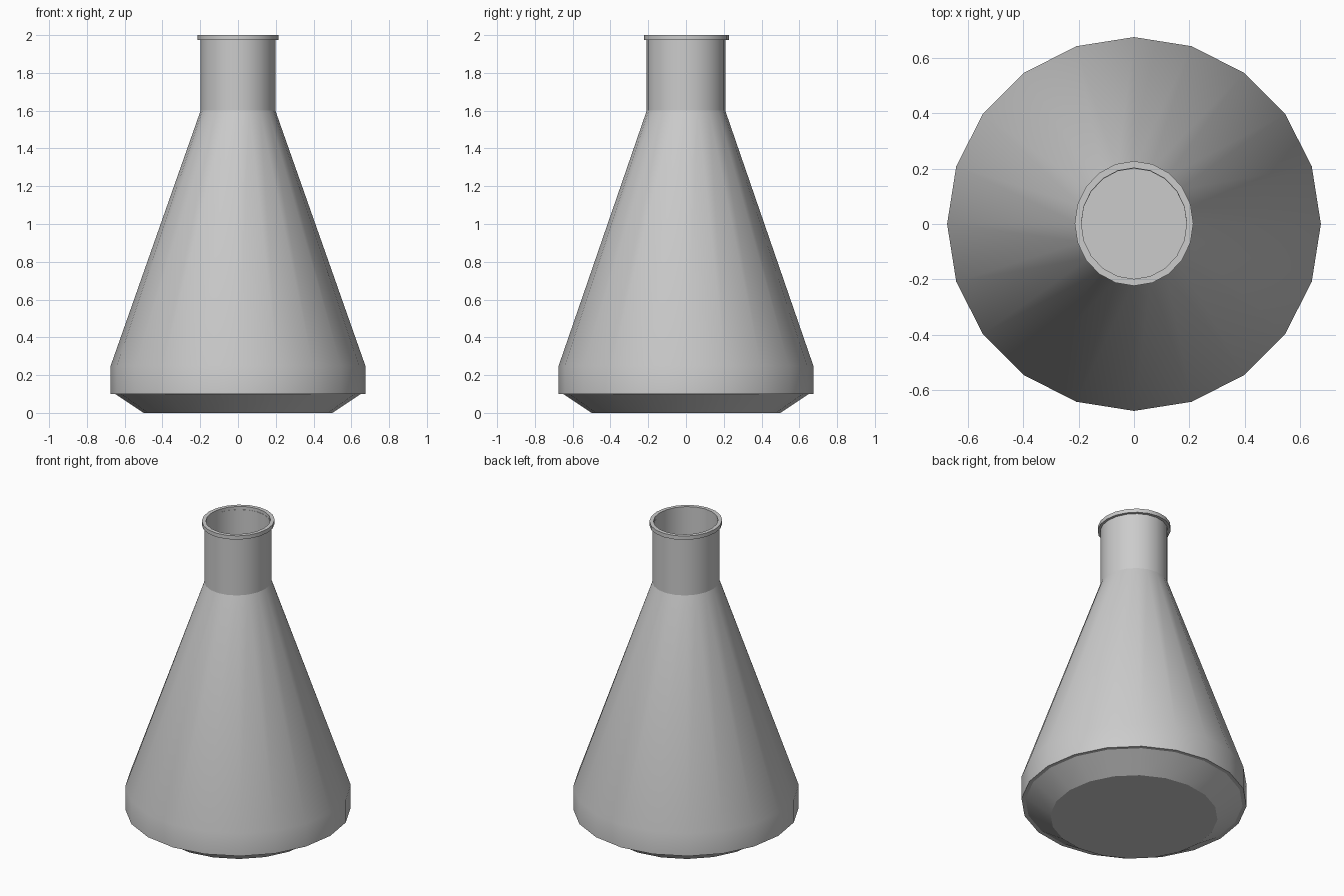
import bpy, bmesh
from math import sin, cos, tau, radians

if "Cube" in bpy.data.objects:
    bpy.data.objects.remove(bpy.data.objects["Cube"])

SIDES = 20


def lathe(name, profile, closed=True, offset_y=0.0):
    """Revolve a profile of (x radius, y radius, z) around the z axis."""
    bm = bmesh.new()
    rings = []
    for rx, ry, z in profile:
        rings.append([bm.verts.new((rx * cos(tau * i / SIDES),
                                    ry * sin(tau * i / SIDES) + offset_y, z))
                      for i in range(SIDES)])
    pairs = list(zip(rings, rings[1:]))
    if closed:
        pairs.append((rings[-1], rings[0]))
    else:
        bm.faces.new(rings[0][::-1])
        bm.faces.new(rings[-1])
    for a, b in pairs:
        for i in range(SIDES):
            j = (i + 1) % SIDES
            bm.faces.new((a[i], a[j], b[j], b[i]))
    bmesh.ops.recalc_face_normals(bm, faces=bm.faces)
    mesh = bpy.data.meshes.new(name)
    bm.to_mesh(mesh)
    bm.free()
    obj = bpy.data.objects.new(name, mesh)
    bpy.context.collection.objects.link(obj)
    bpy.ops.object.select_all(action='DESELECT')
    obj.select_set(True)
    bpy.context.view_layer.objects.active = obj
    bpy.ops.object.shade_smooth_by_angle(angle=radians(30))
    return obj


# Shallow tapered base dish with an inner floor
lathe("base", [(0.50, 0.50, 0.0), (0.65, 0.65, 0.10),
               (0.635, 0.635, 0.10), (0.49, 0.49, 0.01)], closed=False)

# Conical body shell with a short straight skirt
lathe("body", [(0.674, 0.674, 0.10), (0.674, 0.674, 0.25),
               (0.198, 0.208, 1.60), (0.19, 0.20, 1.60),
               (0.65, 0.65, 0.25), (0.65, 0.65, 0.10)])

# Straight neck tube
lathe("neck", [(0.198, 0.208, 1.60), (0.198, 0.208, 1.98),
               (0.19, 0.20, 1.98), (0.19, 0.20, 1.60)])

# Flared lip at the mouth
lathe("rim", [(0.214, 0.225, 1.975), (0.214, 0.225, 2.0),
              (0.19, 0.20, 2.0), (0.19, 0.20, 1.975)], offset_y=0.002)
